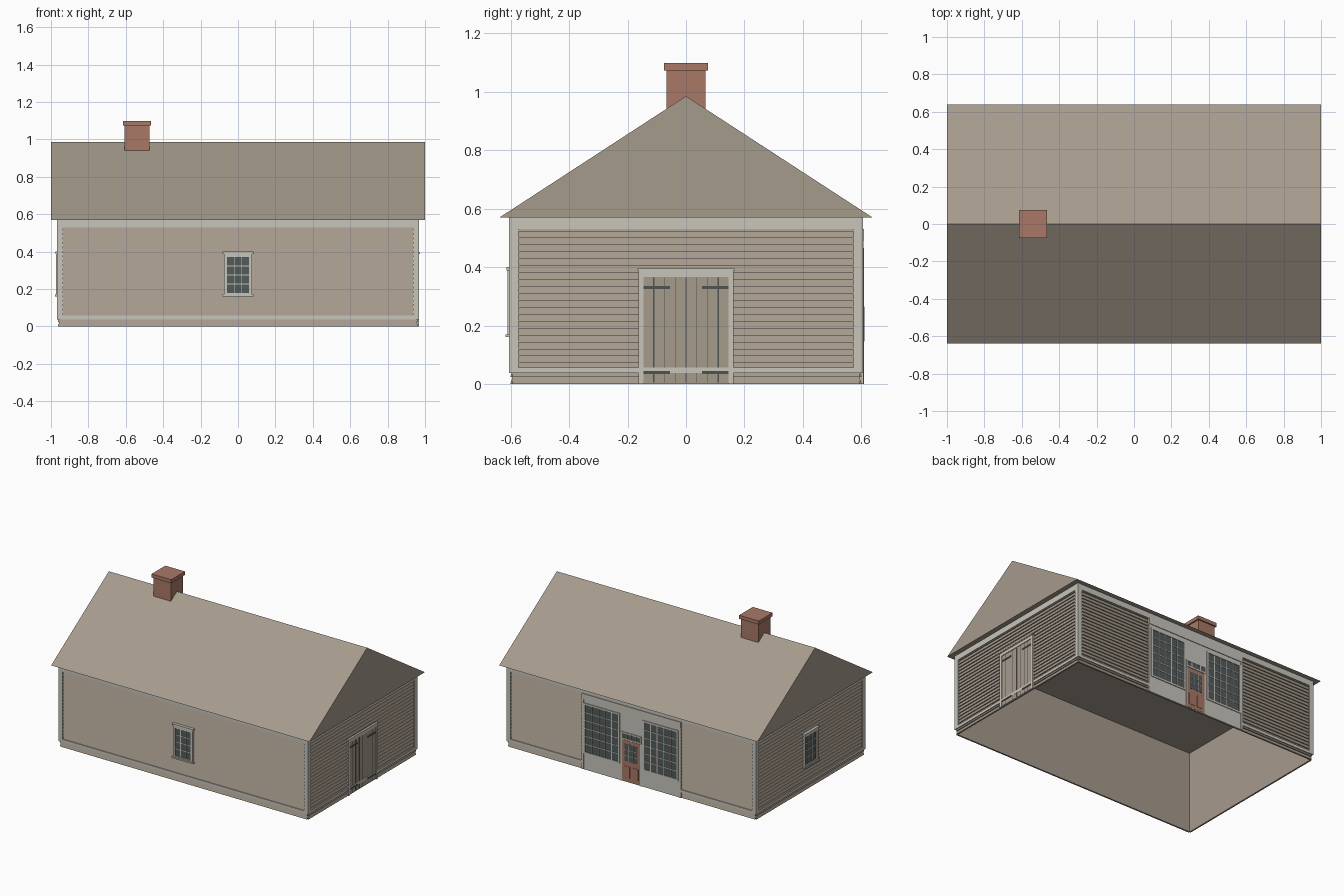
import bpy, bmesh, math
from mathutils import Matrix, Vector

cube = bpy.data.objects.get("Cube")
if cube:
    bpy.data.objects.remove(cube, do_unlink=True)


def material(name, rgb):
    m = bpy.data.materials.new(name)
    m.use_nodes = True
    m.diffuse_color = (*rgb, 1)
    m.node_tree.nodes["Principled BSDF"].inputs["Base Color"].default_value = (*rgb, 1)
    return m


TAUPE = material("taupe_wood", (0.38, 0.325, 0.265))
TRIM = material("pale_trim", (0.58, 0.555, 0.50))
BRICK = material("red_brick", (0.40, 0.19, 0.135))
GLASS = material("dark_glass", (0.085, 0.105, 0.105))
IRON = material("dark_iron", (0.08, 0.085, 0.08))

HALF_X, HALF_Y, EAVE, RIDGE = 0.955, 0.593, 0.57, 0.985


def finish(name, bm, mat, matrix=Matrix()):
    bmesh.ops.recalc_face_normals(bm, faces=bm.faces)
    bm.transform(matrix)
    mesh = bpy.data.meshes.new(name)
    bm.to_mesh(mesh)
    bm.free()
    mesh.materials.append(mat)
    obj = bpy.data.objects.new(name, mesh)
    bpy.context.collection.objects.link(obj)
    return obj


def boxes(name, parts, mat, matrix=Matrix()):
    """Each part is (x0, x1, y0, y1, z0, z1)."""
    bm = bmesh.new()
    for x0, x1, y0, y1, z0, z1 in parts:
        centre = Vector((x0 + x1, y0 + y1, z0 + z1)) / 2
        size = Matrix.Diagonal((x1 - x0, y1 - y0, z1 - z0, 1))
        bmesh.ops.create_cube(bm, size=1, matrix=Matrix.Translation(centre) @ size)
    return finish(name, bm, mat, matrix)


def extrude_x(name, profile, x0, x1, mat, matrix=Matrix()):
    """Extrude a closed (y, z) profile along x."""
    bm = bmesh.new()
    face = bm.faces.new([bm.verts.new((x0, y, z)) for y, z in profile])
    out = bmesh.ops.extrude_face_region(bm, geom=[face])
    verts = [v for v in out["geom"] if isinstance(v, bmesh.types.BMVert)]
    bmesh.ops.translate(bm, verts=verts, vec=(x1 - x0, 0, 0))
    return finish(name, bm, mat, matrix)


class Wall:
    """Local frame: u along the wall, d outward from it, z up."""

    def __init__(self, name, turn, half, dist):
        self.name, self.half = name, half
        self.matrix = (Matrix.Rotation(math.radians(turn), 4, "Z")
                       @ Matrix.Translation((0, -dist, 0)))

    def add(self, part, parts, mat):
        flipped = [(u0, u1, -d1, -d0, z0, z1) for u0, u1, d0, d1, z0, z1 in parts]
        return boxes(f"{self.name}_{part}", flipped, mat, self.matrix)

    def clapboards(self, count=24):
        step = EAVE / count
        profile = [(0.003, 0)]
        for i in range(count):
            profile += [(-0.008, i * step), (-0.001, (i + 1) * step)]
        profile.append((0.003, EAVE))
        extrude_x(f"{self.name}_siding", profile, -self.half, self.half, TAUPE, self.matrix)

    def trim(self):
        h = self.half
        self.add("trim", [(-h - 0.012, -h + 0.02, 0, 0.012, 0.037, EAVE),
                          (h - 0.02, h + 0.012, 0, 0.012, 0.037, EAVE),
                          (-h, h, 0, 0.011, 0.53, EAVE),
                          (-h, h, 0, 0.011, 0.037, 0.057)], TRIM)

    def glazing(self, part, u0, u1, z0, z1, d, cols, rows, bar=0.005):
        self.add(part + "_glass", [(u0, u1, 0, d, z0, z1)], GLASS)
        bars = []
        for i in range(1, cols):
            u = u0 + (u1 - u0) * i / cols
            bars.append((u - bar / 2, u + bar / 2, d - 0.003, d + 0.003, z0, z1))
        for j in range(1, rows):
            z = z0 + (z1 - z0) * j / rows
            bars.append((u0, u1, d - 0.003, d + 0.002, z - bar / 2, z + bar / 2))
        self.add(part + "_bars", bars, TRIM)

    def frame(self, part, u0, u1, z0, z1, w, d):
        self.add(part + "_frame", [(u0 - w, u0, 0, d, z0 - w, z1 + w),
                                   (u1, u1 + w, 0, d, z0 - w, z1 + w),
                                   (u0, u1, 0, d, z1, z1 + w),
                                   (u0, u1, 0, d, z0 - w, z0)], TRIM)


front = Wall("front", 0, HALF_X, HALF_Y)
right = Wall("right", 90, HALF_Y, HALF_X)
back = Wall("back", 180, HALF_X, HALF_Y)
left = Wall("left", 270, HALF_Y, HALF_X)
for wall in (front, right, back, left):
    wall.clapboards()
    wall.trim()

# Small windows with sill and cap
for wall in (front, left):
    wall.glazing("window", -0.06, 0.06, 0.178, 0.372, 0.011, 3, 4)
    wall.frame("window", -0.06, 0.06, 0.178, 0.372, 0.016, 0.018)
    wall.add("window_sill", [(-0.082, 0.082, 0, 0.024, 0.16, 0.17),
                             (-0.082, 0.082, 0, 0.022, 0.388, 0.4)], TRIM)

# Double plank doors with strap hinges
right.add("double_door", [(-0.145, 0.145, 0, 0.0095, 0.004, 0.367)], TAUPE)
right.add("door_frame", [(-0.163, -0.145, 0, 0.014, 0, 0.39),
                         (0.145, 0.163, 0, 0.014, 0, 0.39),
                         (-0.145, 0.145, 0, 0.014, 0.367, 0.388),
                         (-0.166, 0.166, 0, 0.017, 0.388, 0.395)], TRIM)
seams = [(0, 0.003), (0.037, 0.002), (0.075, 0.002), (0.11, 0.005)]
right.add("door_seams", [(s * u - w / 2, s * u + w / 2, 0, 0.0105, 0.006, 0.365)
                         for u, w in seams for s in ((1, -1) if u else (1,))], IRON)
right.add("door_hinges", [(min(s * 0.145, s * 0.055), max(s * 0.145, s * 0.055),
                           0, 0.013, z, z + 0.01)
                          for s in (-1, 1) for z in (0.035, 0.325)], IRON)

# Shopfront panel and cornice
back.add("shopfront_panel", [(-0.38, 0.38, 0, 0.0115, 0, 0.53)], TRIM)
back.add("shopfront_cornice", [(-0.385, 0.385, 0, 0.016, 0.49, 0.53),
                               (-0.385, -0.368, 0, 0.014, 0, 0.49),
                               (0.368, 0.385, 0, 0.014, 0, 0.49)], TRIM)
for side, u0 in (("a", -0.355), ("b", 0.1)):
    u1 = u0 + 0.255
    back.glazing("shop_window_" + side, u0, u1, 0.125, 0.455, 0.0125, 5, 6)
    back.frame("shop_window_" + side, u0, u1, 0.125, 0.455, 0.011, 0.0165)

# Shop door with glazed top and transom
back.add("shop_door", [(-0.07, 0.07, 0, 0.013, 0.004, 0.29)], BRICK)
back.add("shop_door_panels", [(u, u + 0.045, 0, 0.015, 0.03, 0.11)
                              for u in (-0.055, 0.01)], BRICK)
back.glazing("shop_door", -0.05, 0.05, 0.145, 0.265, 0.0142, 3, 3, 0.004)
back.glazing("transom", -0.07, 0.07, 0.303, 0.335, 0.0135, 4, 1)
back.frame("transom", -0.07, 0.07, 0.303, 0.335, 0.01, 0.0165)
back.add("shop_door_jambs", [(-0.08, -0.07, 0, 0.0155, 0, 0.293),
                             (0.07, 0.08, 0, 0.0155, 0, 0.293)], TRIM)

# Roof: solid gable prism whose underside is the ceiling
extrude_x("roof", [(-0.638, EAVE), (0.638, EAVE), (0, RIDGE)], -1, 1, TAUPE)

# Chimney
CX = -0.54
boxes("chimney", [(CX - 0.067, CX + 0.067, -0.067, 0.067, 0.9, 1.075),
                  (CX - 0.076, CX + 0.076, -0.076, 0.076, 1.073, 1.098)], BRICK)
